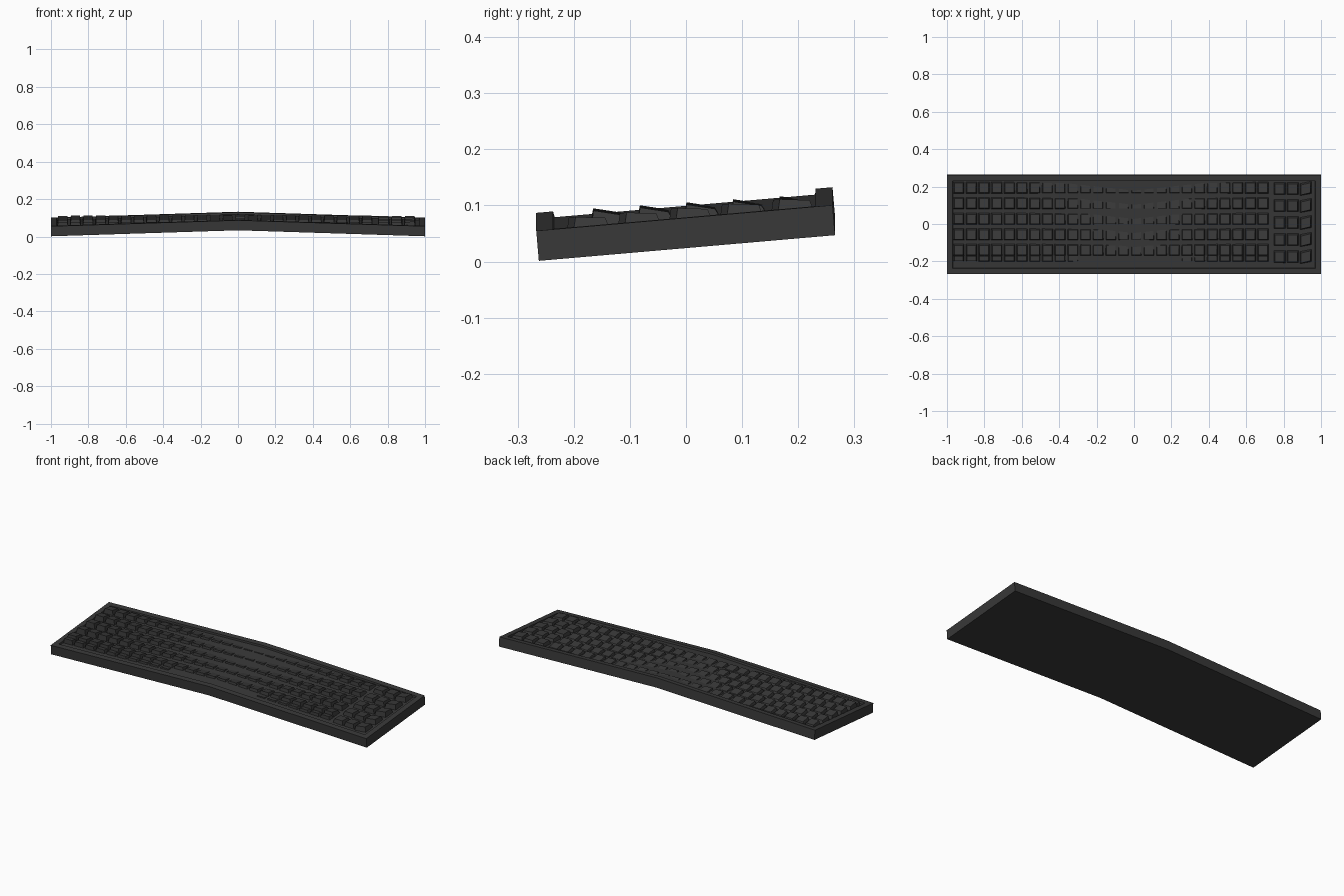
import bpy, bmesh

if "Cube" in bpy.data.objects:
    bpy.data.objects.remove(bpy.data.objects["Cube"])

TILT = 0.0866      # rise of the case from front to back
BEND = 0.032       # rise of the case towards the middle

dark = bpy.data.materials.new("dark_plastic")
dark.diffuse_color = (0.04, 0.04, 0.04, 1)
dark.use_nodes = True
dark.node_tree.nodes["Principled BSDF"].inputs["Base Color"].default_value = dark.diffuse_color


def place(x, y, h, bend=BEND):
    """Case coordinates (x, depth, height over underside) to world."""
    return (x, y - TILT * (h - 0.02), 0.0242 + TILT * y + h + bend * (1 - abs(x)))


def finish(bm, name):
    bmesh.ops.recalc_face_normals(bm, faces=bm.faces[:])
    mesh = bpy.data.meshes.new(name)
    bm.to_mesh(mesh)
    bm.free()
    mesh.materials.append(dark)
    ob = bpy.data.objects.new(name, mesh)
    bpy.context.collection.objects.link(ob)
    return ob


# Case: a tray folded at x = 0, made of stacked outline loops
bm = bmesh.new()
loops = []
for inset, h in [(0, 0), (0, 0.0535), (0.03, 0.0535), (0.032, 0.043)]:
    a, b = 1 - inset, 0.264 - inset
    outline = [(-a, -b), (0, -b), (a, -b), (a, b), (0, b), (-a, b)]
    loops.append([bm.verts.new(place(x, y, h)) for x, y in outline])
for lo, hi in zip(loops, loops[1:]):
    for i in range(6):
        j = (i + 1) % 6
        bm.faces.new((lo[i], lo[j], hi[j], hi[i]))
for lp in (loops[0], loops[-1]):
    bm.faces.new((lp[0], lp[1], lp[4], lp[5]))
    bm.faces.new((lp[1], lp[2], lp[3], lp[4]))
finish(bm, "case")


def add_key(bm, x, y, w, d, front, back, skew=0.0):
    """Tapered key cap; its top falls from the front edge to the back edge."""
    corners = [(-1, -1), (1, -1), (1, 1), (-1, 1)]
    floor = 0.041 + BEND * (1 - abs(x))

    def ring(scale, top):
        vs = []
        for cx, cy in corners:
            px, py = x + cx * w / 2 * scale, y + cy * d / 2 * scale
            h = (front if cy < 0 else back) if top else min(floor, back - 0.01)
            vs.append(bm.verts.new(place(px, py + skew * cx, h, 0)))
        return vs
    lo, hi = ring(1.0, False), ring(0.8, True)
    bm.faces.new(lo[::-1])
    bm.faces.new(hi)
    for i in range(4):
        j = (i + 1) % 4
        bm.faces.new((lo[i], lo[j], hi[j], hi[i]))


# Main block: five rows of keys, bent less than the tray so the middle sinks in
bm = bmesh.new()
for r in range(5):
    y = 0.197 - 0.083 * r
    for c in range(25):
        x = -0.937 + 0.0678 * c
        front = 0.0775 + 0.0018 * r - 0.006 * abs(x)
        add_key(bm, x, y, 0.06, 0.062, front, front - 0.012)
finish(bm, "main_keys")

# Shallow front row, left and right of the gap for the thumbs
bm = bmesh.new()
for c in range(25):
    x = -0.937 + 0.0678 * c
    if x < -0.28 or x > 0.28:
        add_key(bm, x, -0.181, 0.06, 0.032, 0.071, 0.067)
finish(bm, "front_keys")

# Number pad: three columns, the outer one slightly skewed
bm = bmesh.new()
for r in range(5):
    for c in range(3):
        add_key(bm, 0.778 + 0.07 * c, 0.192 - 0.091 * r, 0.063, 0.066,
                0.072, 0.066, 0.006 if c == 2 else 0)
finish(bm, "number_pad")
